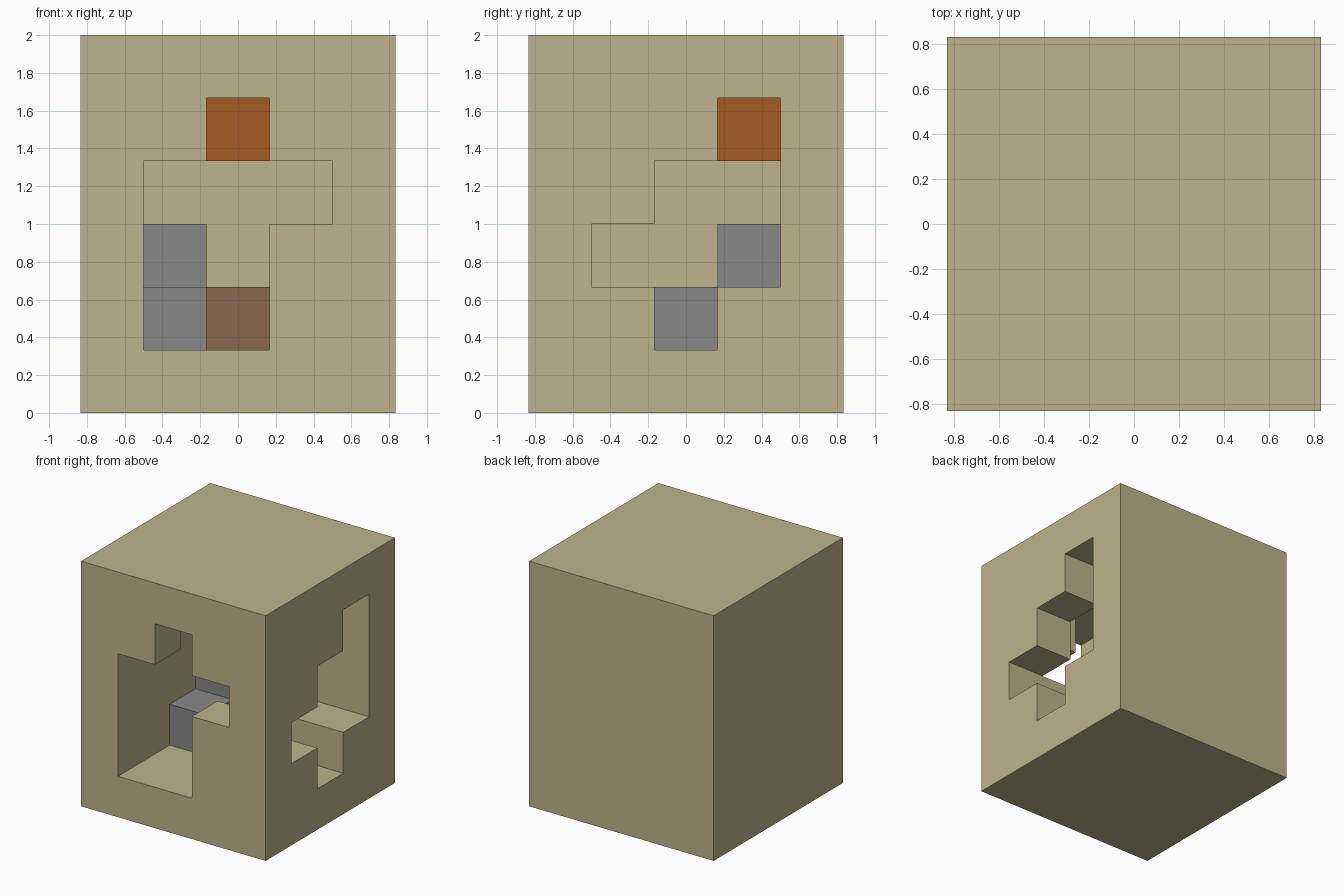
import bpy
import bmesh
from itertools import product
from mathutils import Vector

if "Cube" in bpy.data.objects:
    bpy.data.objects.remove(bpy.data.objects["Cube"], do_unlink=True)

U = 1 / 3            # edge of one block
NX, NY, NZ = 5, 5, 6  # house size in blocks


def material(name, rgb):
    m = bpy.data.materials.new(name)
    m.use_nodes = True
    color = (*rgb, 1)
    m.diffuse_color = color
    m.node_tree.nodes["Principled BSDF"].inputs["Base Color"].default_value = color
    return m


SAND = material("sand", (0.515, 0.451, 0.262))
STONE = material("grey stone", (0.246, 0.246, 0.25))
ORANGE = material("burnt orange", (0.376, 0.105, 0.017))
BROWN = material("brown wood", (0.246, 0.141, 0.08))


def side_quad(cell, axis, step):
    """Corners of one side of a block, wound to face outward."""
    a, b = (axis + 1) % 3, (axis + 2) % 3
    loop = [(0, 0), (1, 0), (1, 1), (0, 1)]
    for i, j in loop if step > 0 else reversed(loop):
        p = Vector(cell)
        p[axis] += step > 0
        p[a] += i
        p[b] += j
        yield (p - Vector((NX / 2, NY / 2, 0))) * U


def blocks(name, cells, mat):
    """One object from a set of grid blocks, keeping only the exposed sides."""
    cells = set(cells)
    bm = bmesh.new()
    for cell in sorted(cells):
        for axis, step in product(range(3), (-1, 1)):
            near = list(cell)
            near[axis] += step
            if tuple(near) not in cells:
                bm.faces.new([bm.verts.new(p) for p in side_quad(cell, axis, step)])
    bmesh.ops.remove_doubles(bm, verts=bm.verts, dist=0.001)
    mesh = bpy.data.meshes.new(name)
    bm.to_mesh(mesh)
    bm.free()
    mesh.materials.append(mat)
    obj = bpy.data.objects.new(name, mesh)
    bpy.context.collection.objects.link(obj)
    return obj


# Thick outer walls around a hollow room
house = set(product(range(NX), range(NY), range(NZ)))
room = set(product(range(1, NX - 1), range(1, NY - 1), range(1, NZ - 1)))

# Stepped openings, listed per level: columns cut through each wall
front_opening = {1: (1, 2), 2: (1, 2), 3: (1, 2, 3), 4: (2,)}
side_opening = {1: (2,), 2: (1, 2, 3), 3: (2, 3), 4: (3,)}
front_cut = {(x, 0, z) for z, cols in front_opening.items() for x in cols}
side_cut = {(NX - 1, y, z) for z, cols in side_opening.items() for y in cols}

# A sand block in the room's back corner belongs to the walls
corner = {(3, 3, 1)}
blocks("walls", house - (room - corner) - front_cut - side_cut, SAND)

# Furnishings inside the room
blocks("stone_steps", [(1, 2, 1), (1, 3, 1), (1, 3, 2)], STONE)
blocks("wooden_block", [(2, 3, 1)], BROWN)
blocks("hanging_block", [(2, 3, 4)], ORANGE)
